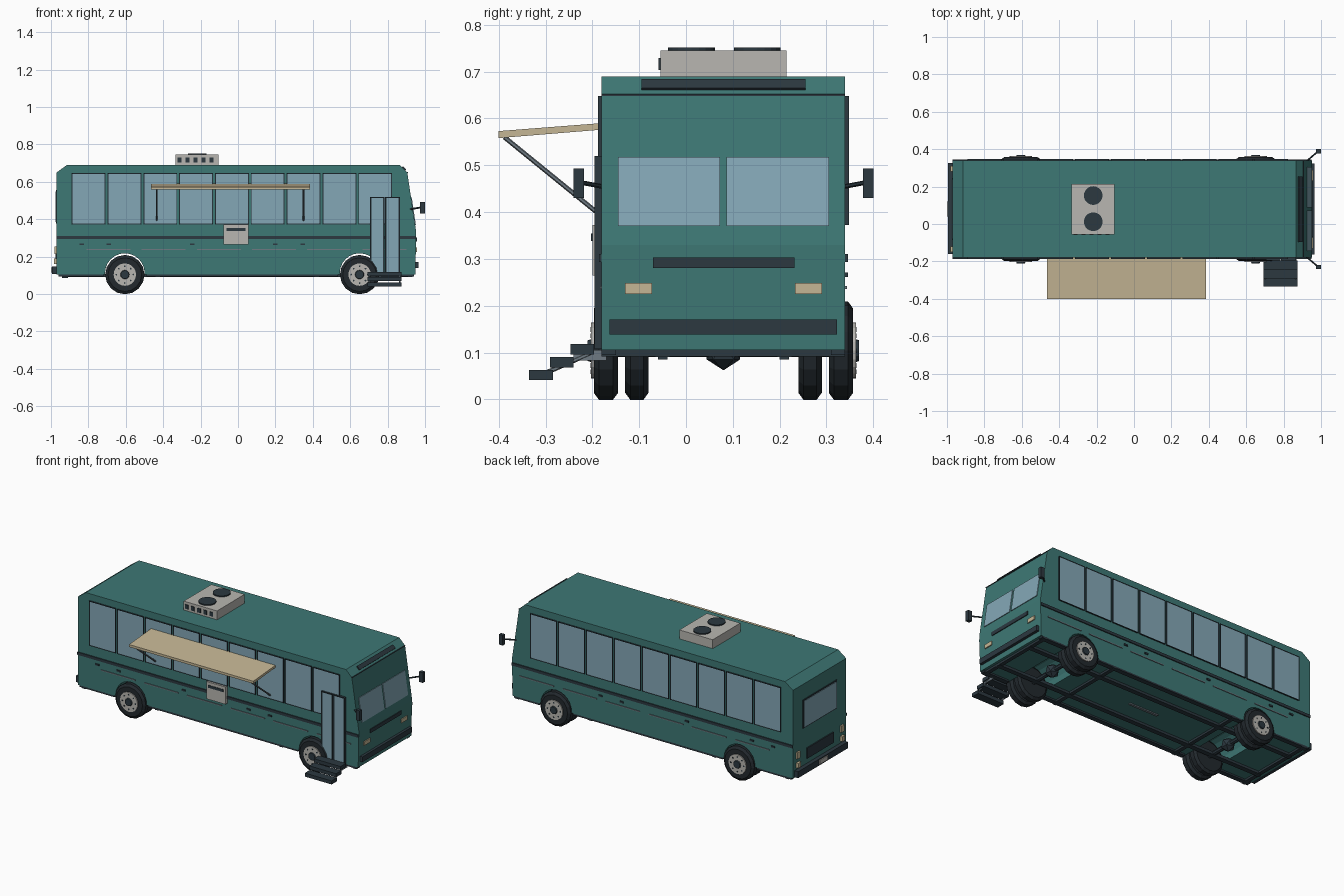
import bpy, bmesh, math
from mathutils import Vector, Matrix

cube = bpy.data.objects.get("Cube")
if cube:
    bpy.data.objects.remove(cube, do_unlink=True)

MID = 0.08               # centre line of the bus body
RIGHT, LEFT = -0.18, 0.34  # side walls


def material(name, rgb):
    m = bpy.data.materials.new(name)
    m.use_nodes = True
    m.diffuse_color = (*rgb, 1)
    m.node_tree.nodes["Principled BSDF"].inputs["Base Color"].default_value = (*rgb, 1)
    return m


teal = material("teal_paint", (0.048, 0.188, 0.178))
glass = material("blue_glass", (0.23, 0.39, 0.47))
dark = material("dark_trim", (0.025, 0.04, 0.051))
rubber = material("tyre_rubber", (0.016, 0.022, 0.027))
tan = material("tan_cream", (0.56, 0.47, 0.30))
grey = material("light_grey", (0.48, 0.47, 0.44))
slate = material("slate_metal", (0.156, 0.195, 0.223))


def finish(name, bm, *mats):
    bmesh.ops.recalc_face_normals(bm, faces=bm.faces)
    me = bpy.data.meshes.new(name)
    bm.to_mesh(me)
    bm.free()
    for m in mats:
        me.materials.append(m)
    ob = bpy.data.objects.new(name, me)
    bpy.context.scene.collection.objects.link(ob)
    return ob


def box(name, xs, ys, zs, mat, tilt=0):
    bm = bmesh.new()
    bmesh.ops.create_cube(bm, size=1)
    bmesh.ops.scale(bm, vec=[abs(r[1] - r[0]) for r in (xs, ys, zs)], verts=bm.verts)
    ob = finish(name, bm, mat)
    ob.location = [sum(r) / 2 for r in (xs, ys, zs)]
    ob.rotation_euler.y = tilt
    return ob


def framed_pane(name, xs, wall, side, zs, border=0.007, depth=0.008):
    """Dark frame on a side wall with a glass face inset in it."""
    bm = bmesh.new()
    bmesh.ops.create_cube(bm, size=1)
    bmesh.ops.scale(bm, vec=(xs[1] - xs[0], depth, zs[1] - zs[0]), verts=bm.verts)
    bm.normal_update()
    outer = max(bm.faces, key=lambda f: f.normal.y * side)
    bmesh.ops.inset_region(bm, faces=[outer], thickness=border, depth=-0.003)
    outer.material_index = 1
    ob = finish(name, bm, dark, glass)
    ob.location = (sum(xs) / 2, wall + side * depth / 2, sum(zs) / 2)


def extrude(name, outline, y0, y1, mat):
    """Outline of (x, z) points extruded across the bus."""
    bm = bmesh.new()
    face = bm.faces.new([bm.verts.new((x, y0, z)) for x, z in outline])
    new = bmesh.ops.extrude_face_region(bm, geom=[face])["geom"]
    bmesh.ops.translate(bm, vec=(0, y1 - y0, 0),
                        verts=[v for v in new if isinstance(v, bmesh.types.BMVert)])
    return finish(name, bm, mat)


def rod(name, a, b, r, mat, sides=8, r2=None):
    a, b = Vector(a), Vector(b)
    d = b - a
    bm = bmesh.new()
    bmesh.ops.create_cone(bm, cap_ends=True, segments=sides, radius1=r,
                          radius2=r if r2 is None else r2, depth=d.length)
    ob = finish(name, bm, mat)
    ob.matrix_world = Matrix.Translation((a + b) / 2) @ d.to_track_quat("Z", "Y").to_matrix().to_4x4()
    return ob


# Body shell with wheel openings
AXLES = {"rear": -0.605, "front": 0.65}
body = extrude("body_shell", [(-0.97, 0.105), (-0.97, 0.65), (-0.915, 0.69), (0.865, 0.69),
                              (0.905, 0.65), (0.953, 0.33), (0.948, 0.105)], RIGHT, LEFT, teal)
for end, x in AXLES.items():
    cutter = rod(end + "_arch_cutter", (x, -0.5, 0.112), (x, 0.7, 0.112), 0.106, teal, 24)
    cutter.hide_render = True
    mod = body.modifiers.new("arch", "BOOLEAN")
    mod.operation, mod.object, mod.solver = "DIFFERENCE", cutter, "EXACT"
    bpy.context.view_layer.objects.active = body
    bpy.ops.object.modifier_apply(modifier="arch")
    bpy.data.objects.remove(cutter, do_unlink=True)

# Side walls: windows, trim, locker seams and handles
for label, wall, s in (("right", RIGHT, -1), ("left", LEFT, 1)):
    for i in range(9):
        x = -0.889 + 0.1915 * i
        framed_pane(f"{label}_window_{i + 1}", (x, x + 0.181), wall, s, (0.372, 0.648))
    box(label + "_belt_trim", (-0.97, 0.95), (wall, wall + s * 0.006), (0.293, 0.31), dark)
    for i in range(6):
        x = -0.81 + 0.295 * i
        box(f"{label}_locker_seam_{i + 1}", (x, x + 0.235), (wall, wall + s * 0.004), (0.236, 0.242), slate)
    for i, x in enumerate((-0.835, -0.69, -0.245, 0.2, 0.345)):
        box(f"{label}_locker_handle_{i + 1}", (x - 0.012, x + 0.012), (wall, wall + s * 0.006),
            (0.261, 0.271), dark)
    # Sills between the wheels
    for part, xs in (("rear", (-0.96, -0.72)), ("middle", (-0.49, 0.535)), ("front", (0.765, 0.94))):
        box(f"{label}_{part}_sill", xs, (wall, wall - s * 0.03), (0.095, 0.106), dark)

# Wheels: paired tyres, rims and hubs on each axle
for end, x in AXLES.items():
    for label, s in (("right", -1), ("left", 1)):
        for pair, inner, outer in (("outer", 0.225, 0.277), ("inner", 0.16, 0.21)):
            ys = [MID + s * v for v in (inner, inner + 0.011, outer - 0.011, outer)]
            name = f"{end}_{label}_{pair}_tyre"
            bm = bmesh.new()
            rings = [[bm.verts.new((x + r * math.cos(math.tau * k / 16), y, 0.104 + r * math.sin(math.tau * k / 16)))
                      for k in range(16)] for r, y in zip((0.09, 0.105, 0.105, 0.09), ys)]
            for p, q in zip(rings, rings[1:]):
                for k in range(16):
                    n = (k + 1) % 16
                    bm.faces.new((p[k], p[n], q[n], q[k]))
            bm.faces.new(rings[0])
            bm.faces.new(rings[-1])
            finish(name, bm, rubber)
        y = MID + s * 0.275
        rod(f"{end}_{label}_rim", (x, y, 0.104), (x, y + s * 0.008, 0.104), 0.06, grey, 20)
        rod(f"{end}_{label}_hub", (x, y, 0.104), (x, y + s * 0.015, 0.104), 0.027, dark, 12, 0.022)
        for k in range(8):
            a = math.tau * k / 8
            px, pz = x + 0.045 * math.cos(a), 0.104 + 0.045 * math.sin(a)
            rod(f"{end}_{label}_rim_hole_{k + 1}", (px, y, pz), (px, y + s * 0.0095, pz), 0.005, dark, 6)
    rod(end + "_axle", (x, -0.15, 0.104), (x, 0.31, 0.104), 0.014, dark)
    bm = bmesh.new()
    bmesh.ops.create_icosphere(bm, subdivisions=1, radius=0.042)
    diff = finish(end + "_differential", bm, dark)
    diff.location = (x, MID, 0.104)

# Chassis rails and cross members
for label, y in (("right", -0.05), ("left", 0.21)):
    box(label + "_chassis_rail", (-0.94, 0.93), (y - 0.015, y + 0.015), (0.09, 0.108), dark)
    box(label + "_tow_lug", (-0.94, -0.91), (y - 0.01, y + 0.01), (0.085, 0.1), dark)
for i, x in enumerate((-0.93, -0.43, 0.42, 0.92)):
    box(f"cross_member_{i + 1}", (x - 0.012, x + 0.012), (RIGHT, LEFT), (0.092, 0.107), dark)
box("drive_shaft_guard", (-0.1, 0.1), (MID - 0.008, MID + 0.008), (0.098, 0.107), slate)

# Vehicle nose: windscreen, grille, lamps, bumper and roof strip
SLOPE = math.atan2(0.048, 0.32)
nose = 0.953 - 0.15 * (0.4435 - 0.33)
for label, ys in (("right", (-0.145, 0.073)), ("left", (0.087, 0.305))):
    box(label + "_windscreen", (nose - 0.003, nose + 0.004), ys, (0.369, 0.518), glass, -SLOPE)
for label, ys in (("right", (-0.13, -0.073)), ("left", (0.233, 0.29))):
    box(label + "_headlamp", (0.945, 0.957), ys, (0.225, 0.249), tan)
box("nose_grille", (0.945, 0.957), (-0.07, 0.232), (0.28, 0.303), dark)
box("nose_bumper", (0.94, 0.966), (-0.163, 0.323), (0.138, 0.17), dark)
box("marker_strip", (0.882, 0.892), (-0.095, 0.255), (0.658, 0.684), dark, -math.pi / 4)
box("brow_seam", (0.9, 0.908), (RIGHT, LEFT), (0.648, 0.652), dark)

# Door mirrors on arms
for label, s in (("right", -1), ("left", 1)):
    y = MID + s * 0.309
    rod(label + "_mirror_arm", (0.915, MID + s * 0.25, 0.453), (0.985, y, 0.464), 0.005, dark, 6)
    box(label + "_mirror", (0.974, 1.0), (y - 0.011, y + 0.011), (0.43, 0.493), dark)

# Tail: window, grille, lamps, bumper and plate
box("tail_window_frame", (-0.974, -0.965), (-0.085, 0.245), (0.378, 0.555), dark)
box("tail_window", (-0.977, -0.97), (-0.077, 0.237), (0.386, 0.547), glass)
box("tail_grille", (-0.977, -0.965), (-0.05, 0.21), (0.18, 0.245), dark)
for label, s in (("right", -1), ("left", 1)):
    y = MID + s * 0.215
    box(label + "_tail_lamp", (-0.98, -0.965), (y - 0.014, y + 0.014), (0.215, 0.255), tan)
    box(label + "_reverse_lamp", (-0.985, -0.965), (y - 0.014, y + 0.014), (0.16, 0.19), tan)
box("tail_bumper", (-0.995, -0.965), (-0.16, 0.325), (0.108, 0.148), dark)
box("tail_plate", (-1.0, -0.994), (MID - 0.04, MID + 0.04), (0.115, 0.142), grey)

# Entrance door and folding steps
for i, x in enumerate((0.705, 0.787)):
    framed_pane(f"door_leaf_{i + 1}", (x, x + 0.078), RIGHT, -1, (0.108, 0.52), 0.011, 0.015)
for i in range(3):
    y, z = -0.247 - 0.044 * i, 0.096 - 0.0275 * i
    box(f"step_{i + 1}", (0.692, 0.875), (y, y + 0.051), (z, z + 0.022), dark)
for x in (0.7, 0.862):
    box("step_bracket", (x, x + 0.006), (-0.24, -0.17), (0.083, 0.105), slate)
    rod("step_stringer", (x + 0.003, -0.2, 0.1), (x + 0.003, -0.31, 0.052), 0.005, slate, 6)

# Awning with two struts
bm = bmesh.new()
rim = [bm.verts.new((-0.465, y, z)) for y, z in
       ((-0.4, 0.558), (-0.4, 0.573), (-0.18, 0.59), (-0.18, 0.576))]
sheet = bmesh.ops.extrude_face_region(bm, geom=[bm.faces.new(rim)])["geom"]
bmesh.ops.translate(bm, vec=(0.85, 0, 0), verts=[v for v in sheet if isinstance(v, bmesh.types.BMVert)])
finish("awning", bm, tan)
for i, x in enumerate((-0.435, 0.35)):
    rod(f"awning_strut_{i + 1}", (x, -0.388, 0.56), (x, -0.185, 0.395), 0.005, slate, 6)

# Service hatch under the windows
box("service_hatch", (-0.077, 0.055), (-0.2, RIGHT), (0.265, 0.372), grey)
box("service_slot", (-0.062, 0.04), (-0.203, -0.19), (0.338, 0.354), dark)

# Rooftop air conditioner
box("roof_unit", (-0.333, -0.105), (-0.055, 0.215), (0.688, 0.745), grey)
for i, y in enumerate((0.012, 0.152)):
    rod(f"roof_fan_{i + 1}", (-0.218, y, 0.74), (-0.218, y, 0.752), 0.05, dark, 20)
for i in range(5):
    x = -0.312 + 0.0425 * i
    box(f"roof_vent_{i + 1}", (x - 0.011, x + 0.011), (-0.059, -0.05), (0.703, 0.729), dark)
